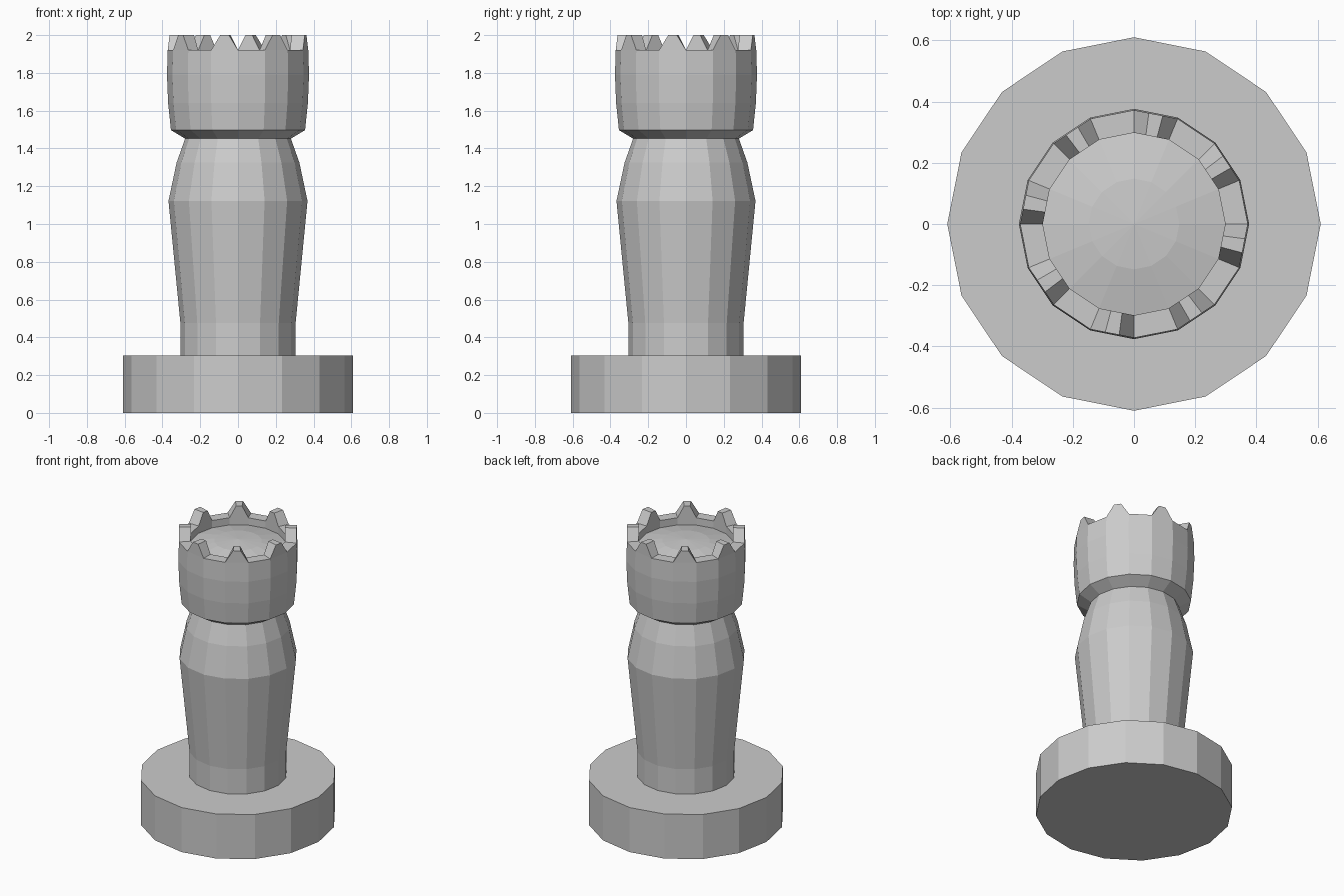
import bpy
import bmesh
from math import cos, sin, pi

if "Cube" in bpy.data.objects:
    bpy.data.objects.remove(bpy.data.objects["Cube"])

SIDES = 16


def ring(bm, r, z):
    return [bm.verts.new((r * cos(2 * pi * i / SIDES), r * sin(2 * pi * i / SIDES), z))
            for i in range(SIDES)]


def lathe(name, profile, cap_top=True, tip=None):
    """Spin a (radius, height) profile into a faceted solid; returns object."""
    bm = bmesh.new()
    rings = [ring(bm, r, z) for r, z in profile]
    for a, b in zip(rings, rings[1:]):
        for i in range(SIDES):
            j = (i + 1) % SIDES
            bm.faces.new((a[i], a[j], b[j], b[i]))
    bm.faces.new(rings[0][::-1])
    if tip is not None:
        apex = bm.verts.new((0, 0, tip))
        for i in range(SIDES):
            bm.faces.new((rings[-1][i], rings[-1][(i + 1) % SIDES], apex))
    elif cap_top:
        bm.faces.new(rings[-1])
    return bm, rings, name


def finish(bm, name):
    bmesh.ops.recalc_face_normals(bm, faces=bm.faces)
    mesh = bpy.data.meshes.new(name)
    bm.to_mesh(mesh)
    bm.free()
    obj = bpy.data.objects.new(name, mesh)
    bpy.context.collection.objects.link(obj)
    return obj


# Round foot
bm, _, name = lathe("base", [(0.61, 0), (0.61, 0.305)])
finish(bm, name)

# Tapered body with shoulder
bm, _, name = lathe("body", [(0.305, 0.305), (0.305, 0.475), (0.368, 1.122),
                             (0.325, 1.325), (0.28, 1.452)])
finish(bm, name)

# Flared head, hollow rim and shallow dome inside
RIM = 1.92
bm, rings, name = lathe("crown", [(0.28, 1.452), (0.355, 1.497), (0.37, 1.64),
                                  (0.376, 1.79), (0.372, RIM), (0.298, RIM),
                                  (0.298, 1.87), (0.148, 1.90)], tip=1.91)
outer, inner = rings[4], rings[5]

# Crown points: every other rim segment rises to a narrow top
for i in range(1, SIDES, 2):
    j = (i + 1) % SIDES
    rim_face = next(f for f in outer[i].link_faces
                    if {outer[i], outer[j], inner[i], inner[j]} == set(f.verts))
    bm.faces.remove(rim_face)
    top = []
    for loop in (outer, inner):
        a, b = loop[i].co, loop[j].co
        for t in (0.34, 0.66):
            v = bm.verts.new(a.lerp(b, t))
            v.co.z = 2.0
            top.append(v)
    oa, ob, ia, ib = top
    bm.faces.new((oa, ob, ib, ia))
    bm.faces.new((outer[i], outer[j], ob, oa))
    bm.faces.new((inner[j], inner[i], ia, ib))
    bm.faces.new((inner[i], outer[i], oa, ia))
    bm.faces.new((outer[j], inner[j], ib, ob))
finish(bm, name)
